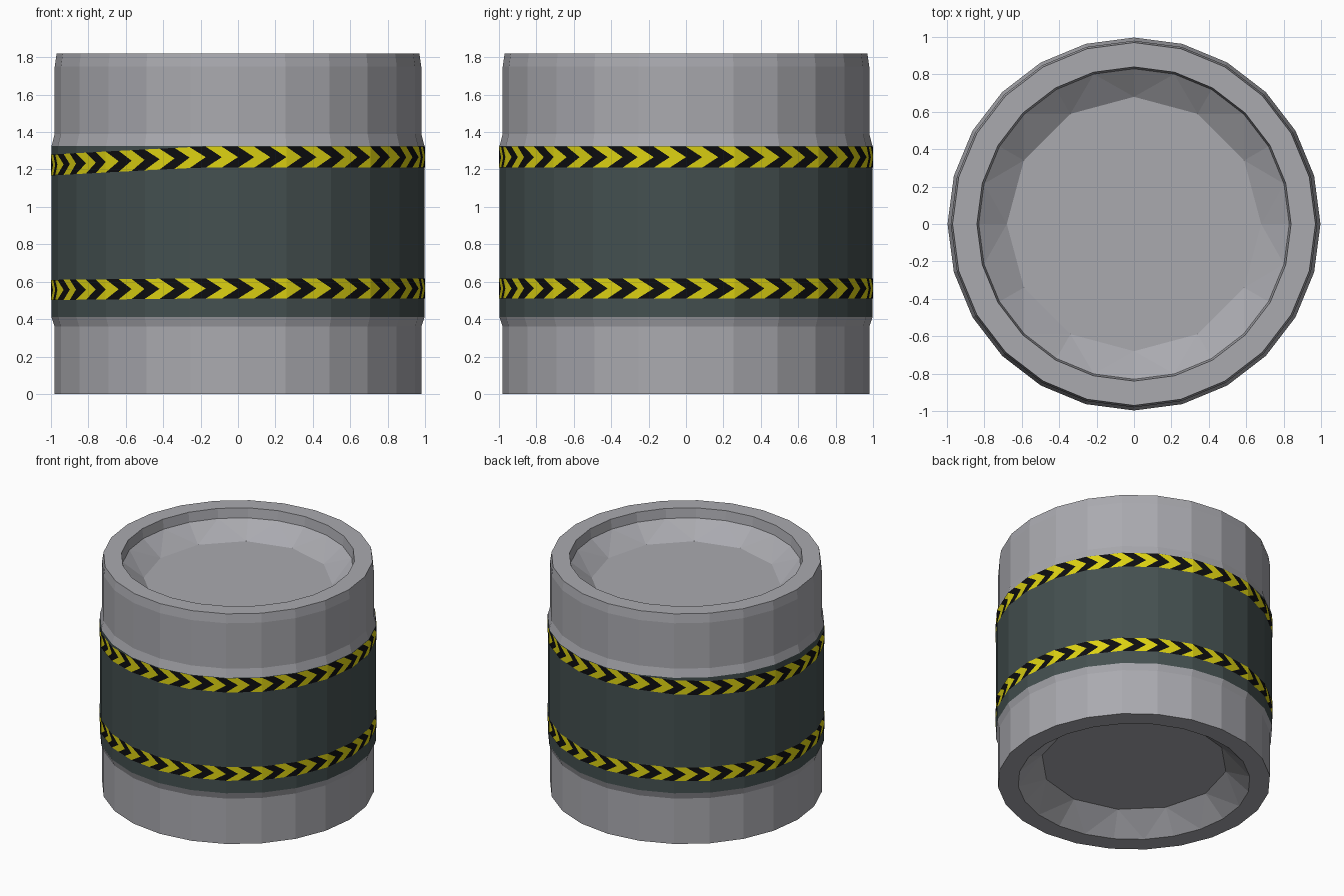
import bpy, bmesh, math

if "Cube" in bpy.data.objects:
    bpy.data.objects.remove(bpy.data.objects["Cube"])

SIDES = 24
BAND_R = 0.997


def material(name, rgb):
    m = bpy.data.materials.new(name)
    m.diffuse_color = (*rgb, 1)
    m.use_nodes = True
    m.node_tree.nodes["Principled BSDF"].inputs["Base Color"].default_value = m.diffuse_color
    return m


grey = material("grey metal", (0.40, 0.40, 0.43))
dark = material("dark green grey", (0.058, 0.080, 0.080))
yellow = material("warning yellow", (0.72, 0.64, 0.006))
black = material("black paint", (0.004, 0.004, 0.005))


def finish(bm, name, mats, fix_normals=False):
    if fix_normals:
        bmesh.ops.recalc_face_normals(bm, faces=bm.faces)
    me = bpy.data.meshes.new(name)
    bm.to_mesh(me)
    bm.free()
    for m in mats:
        me.materials.append(m)
    ob = bpy.data.objects.new(name, me)
    bpy.context.collection.objects.link(ob)
    return ob


def ring(bm, r, z, n):
    return [bm.verts.new((r * math.cos(2 * math.pi * i / n),
                          r * math.sin(2 * math.pi * i / n), z)) for i in range(n)]


def dish(bm, outer, r, z):
    """Sloping wall from a 24 sided ring down to a 12 sided floor."""
    inner = ring(bm, r, z, 12)
    for j in range(12):
        a, b, c = outer[2 * j], outer[2 * j + 1], outer[(2 * j + 2) % SIDES]
        p, q = inner[j], inner[(j + 1) % 12]
        for f in ((a, b, p), (b, c, q), (b, q, p)):
            bm.faces.new(f)
    bm.faces.new(inner)


# Drum body: lathed profile with a recessed dish at each end
profile = [(0.835, 0), (0.98, 0), (0.98, 0.36), (BAND_R, 0.41), (BAND_R, 1.325),
           (0.98, 1.39), (0.98, 1.75), (0.97, 1.82), (0.84, 1.82), (0.83, 1.745)]
bm = bmesh.new()
rings = [ring(bm, r, z, SIDES) for r, z in profile]
for k in range(len(rings) - 1):
    for i in range(SIDES):
        j = (i + 1) % SIDES
        f = bm.faces.new((rings[k][i], rings[k][j], rings[k + 1][j], rings[k + 1][i]))
        f.material_index = 1 if k == 3 else 0   # painted middle band
dish(bm, rings[0], 0.67, 0.15)
dish(bm, rings[-1], 0.68, 1.63)
finish(bm, "drum_body", [grey, dark], True)


# Warning stripes: thin chevron strips lying on the facets of the band
def facet_point(step, n):
    a = 2 * math.pi * step / n
    seg = 2 * math.pi / SIDES
    off = a % seg - seg / 2
    if abs(abs(off) - seg / 2) < 1e-6:
        off = seg / 2
    r = (BAND_R + 0.003) * math.cos(seg / 2) / math.cos(off)
    return r * math.cos(a), r * math.sin(a), a


def chevron_strip(name, z0, z1, sag):
    n = 72
    bm = bmesh.new()
    rows = []
    for z in (z0, (z0 + z1) / 2, z1):
        row = []
        for i in range(n):
            x, y, a = facet_point(i, n)
            t = (math.degrees(a) - 180) * 90 / 78       # strip dips on the left side
            dip = sag * math.cos(math.radians(t)) if abs(t) < 90 else 0
            row.append(bm.verts.new((x, y, z - dip)))
        rows.append(row)
    lo, mid, hi = rows
    for i in range(n):
        j = (i + 1) % n
        here, prev = i % 2, (i + 1) % 2
        for verts, mat in (((lo[i], lo[j], mid[j]), here), ((lo[i], mid[j], mid[i]), prev),
                           ((hi[i], mid[j], hi[j]), here), ((hi[i], mid[i], mid[j]), prev)):
            bm.faces.new(verts).material_index = mat
    finish(bm, name, [yellow, black])


chevron_strip("upper_warning_stripe", 1.21, 1.322, 0.042)
chevron_strip("lower_warning_stripe", 0.51, 0.618, 0.008)
